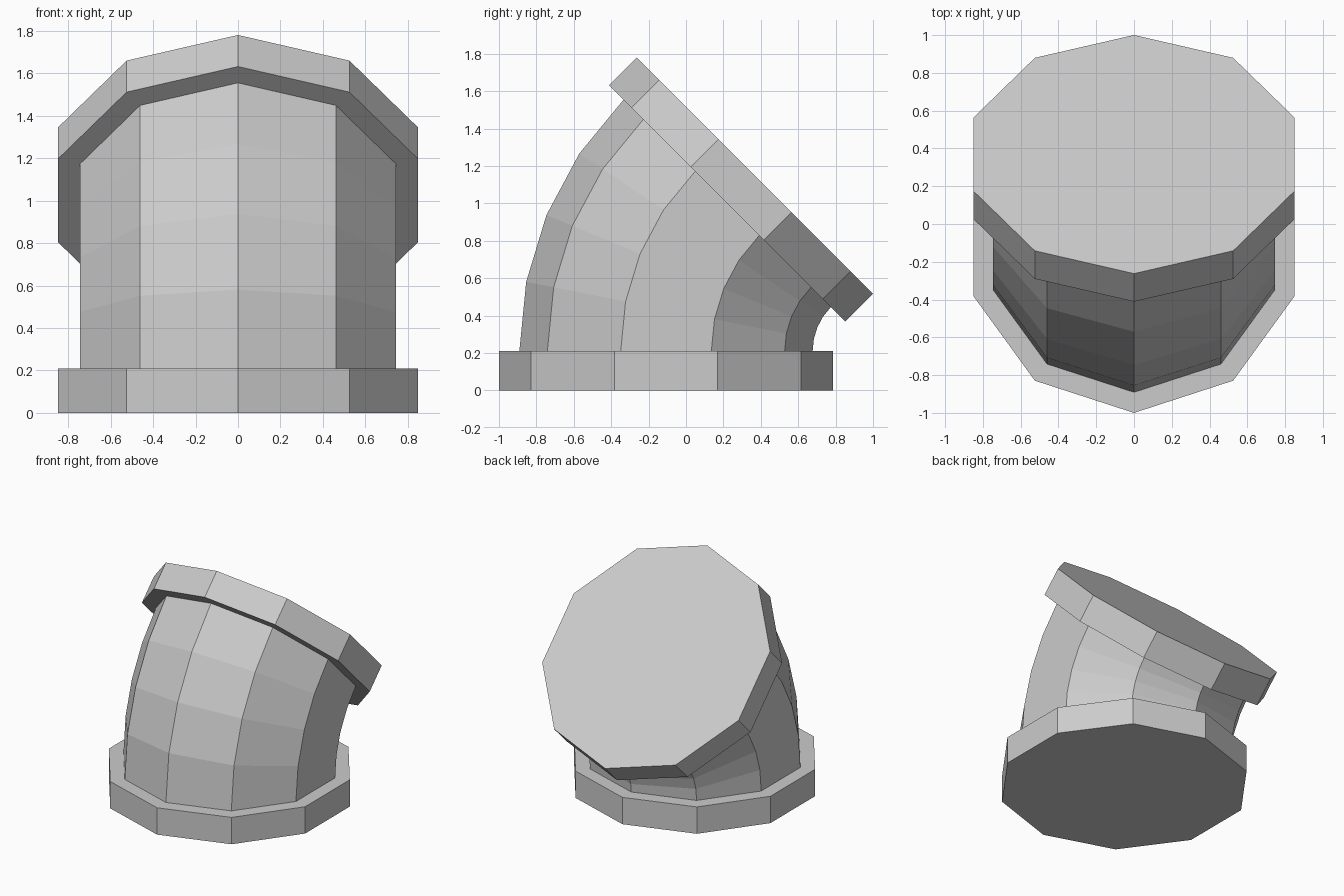
import bpy, bmesh
from math import sin, cos, pi, radians

if "Cube" in bpy.data.objects:
    bpy.data.objects.remove(bpy.data.objects["Cube"])

SIDES = 10
R_FLANGE, R_PIPE, FLANGE_T = 0.893, 0.784, 0.21
START_Y = -0.107            # centre of the base
BEND_R = 1.118              # bend radius of the centre line
BEND, STEPS = radians(45), 4


def add_ring(bm, angle, offset, radius):
    """Decagon across the bend at an angle, pushed along the pipe axis."""
    verts = []
    for i in range(SIDES):
        a = 2 * pi * i / SIDES
        reach = BEND_R + radius * cos(a)      # distance from the bend pivot
        y = START_Y + BEND_R - reach * cos(angle) + offset * sin(angle)
        z = FLANGE_T + reach * sin(angle) + offset * cos(angle)
        verts.append(bm.verts.new((radius * sin(a), y, z)))
    return verts


# Stations along the fitting: base flange, bent pipe, top flange
stations = [(0, -FLANGE_T, R_FLANGE), (0, 0, R_FLANGE)]
stations += [(BEND * i / STEPS, 0, R_PIPE) for i in range(STEPS + 1)]
stations += [(BEND, 0, R_FLANGE), (BEND, FLANGE_T, R_FLANGE)]

bm = bmesh.new()
rings = [add_ring(bm, *s) for s in stations]
for low, high in zip(rings, rings[1:]):
    for i in range(SIDES):
        j = (i + 1) % SIDES
        bm.faces.new((low[i], low[j], high[j], high[i]))

# Closed ends
bm.faces.new(rings[0])
bm.faces.new(rings[-1])
bmesh.ops.recalc_face_normals(bm, faces=bm.faces)

mesh = bpy.data.meshes.new("pipe_elbow")
bm.to_mesh(mesh)
bm.free()
bpy.context.collection.objects.link(bpy.data.objects.new("pipe_elbow", mesh))
